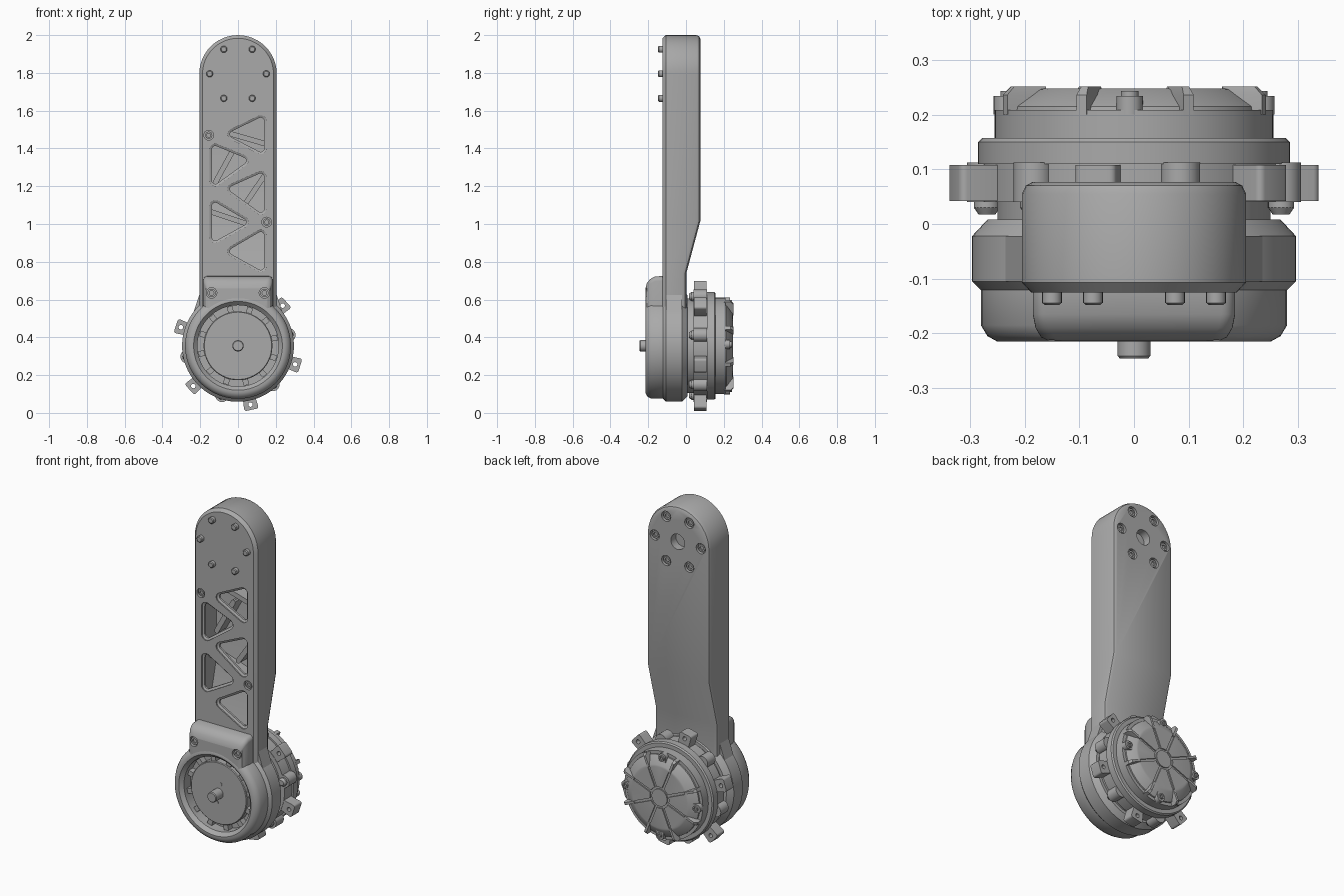
import bpy, bmesh
from math import sin, cos, pi, radians, atan2
from mathutils import Vector

if "Cube" in bpy.data.objects:
    bpy.data.objects.remove(bpy.data.objects["Cube"])

grey = bpy.data.materials.new("machined_grey")
grey.use_nodes = True
grey.diffuse_color = (0.4, 0.4, 0.4, 1)
grey.node_tree.nodes["Principled BSDF"].inputs["Base Color"].default_value = (0.4, 0.4, 0.4, 1)

HUB = 0.355     # height of the motor axis
TIP = 1.795     # height of the output axis


def circle(r, x=0, z=HUB, n=64):
    return [(x + r * cos(2 * pi * i / n), z + r * sin(2 * pi * i / n)) for i in range(n)]


def rounded(centres, r, n=12):
    """Outline around equal circles, with centres given counter-clockwise."""
    pts = []
    k = len(centres)
    for i, c in enumerate(centres):
        c = Vector(c)
        d0 = c - Vector(centres[i - 1])
        d1 = Vector(centres[(i + 1) % k]) - c
        a0 = atan2(-d0.x, d0.y)
        turn = (atan2(-d1.x, d1.y) - a0) % (2 * pi)
        for j in range(n + 1):
            a = a0 + turn * j / n
            pts.append((c.x + r * cos(a), c.y + r * sin(a)))
    return pts


def polar(r, deg, z=HUB):
    return r * cos(radians(deg)), z + r * sin(radians(deg))


def spoke(deg, r0, r1, w):
    """Radial rectangle around the motor axis."""
    u = Vector((cos(radians(deg)), sin(radians(deg))))
    v = Vector((-u.y, u.x)) * w / 2
    o = Vector((0, HUB))
    return [tuple(o + u * r0 - v), tuple(o + u * r1 - v), tuple(o + u * r1 + v), tuple(o + u * r0 + v)]


def slab(outline, y0, y1):
    return [(y0, outline), (y1, outline)]


def lathe(profile, x=0, z=HUB, n=64):
    return [(y, circle(r, x, z, n)) for y, r in profile]


def build(name, parts, shape=None):
    """Loft each part through its (y, outline) rings and close the ends."""
    bm = bmesh.new()
    for rings in parts:
        loops = [[bm.verts.new((x, y, z)) for x, z in pts] for y, pts in rings]
        for a, b in zip(loops, loops[1:]):
            for i in range(len(a)):
                bm.faces.new((a[i - 1], a[i], b[i], b[i - 1]))
        bm.faces.new(loops[0])
        bm.faces.new(loops[-1])
    if shape:
        shape(bm)
    bmesh.ops.recalc_face_normals(bm, faces=bm.faces)
    mesh = bpy.data.meshes.new(name)
    bm.to_mesh(mesh)
    bm.free()
    mesh.materials.append(grey)
    ob = bpy.data.objects.new(name, mesh)
    bpy.context.scene.collection.objects.link(ob)
    return ob


def cut(ob, *cutters):
    for c in cutters:
        m = ob.modifiers.new("cut", 'BOOLEAN')
        m.operation, m.solver, m.object = 'DIFFERENCE', 'EXACT', c
    dg = bpy.context.evaluated_depsgraph_get()
    mesh = bpy.data.meshes.new_from_object(ob.evaluated_get(dg))
    ob.modifiers.clear()
    ob.data = mesh
    for c in cutters:
        bpy.data.objects.remove(c)


# Arm: chamfered stadium whose back steps inward towards the motor
def step_back(bm):
    for z in (0.74, 1.02):
        bmesh.ops.bisect_plane(bm, geom=bm.verts[:] + bm.edges[:] + bm.faces[:],
                               plane_co=(0, 0, z), plane_no=(0, 0, 1))
    for v in bm.verts:
        if v.co.y > 0:
            v.co.y -= 0.075 * min(1, max(0, (1.02 - v.co.z) / 0.28))


axis_line = [(0, 0.5), (0, TIP)]
arm_rows = [(-0.125, 0.188), (-0.107, 0.205), (0.055, 0.205), (0.07, 0.198), (0.077, 0.185)]
arm = build("arm", [[(y, rounded(axis_line, r, 24)) for y, r in arm_rows]], step_back)

# Hollow inside the arm
cavity = build("cavity_cutter", [
    [(-0.1, [(-w, 0.72), (w, 0.72), (w, 1.6), (-w, 1.6)]),
     (-0.03, [(-w, 0.72), (w, 0.72), (w, 1.6), (-w, 1.6)]),
     (0.045, [(-w, 1.02), (w, 1.02), (w, 1.6), (-w, 1.6)])] for w in (0.172,)])

# Triangular truss windows with a bevelled lip
windows = []
for side, tip, top, low in ((1, 1.475, 1.57, 1.375), (-1, 1.335, 1.42, 1.205), (1, 1.185, 1.275, 1.055),
                            (-1, 1.01, 1.12, 0.905), (1, 0.855, 0.965, 0.75)):
    tri = [(-0.025 * side, tip), (0.12 * side, low + 0.025), (0.12 * side, top - 0.025)]
    if side < 0:
        tri.reverse()
    windows.append([(y, rounded(tri, r, 6)) for y, r in
                    ((-0.14, 0.03), (-0.118, 0.03), (-0.112, 0.018), (-0.09, 0.018))])
window_cutter = build("window_cutter", windows)

# Bores: output hole and bolt counterbores at the back, screw holes at the front
bolts = [polar(0.15, 60 * k, TIP) for k in range(6)]
face_screws = [(-0.155, 1.47), (0.152, 1.01)]
bores = [lathe([(0.03, 0.045), (0.1, 0.045)], 0, TIP, 32)]
bores += [lathe([(0.057, 0.03), (0.1, 0.03)], x, z, 24) for x, z in bolts]
bores += [lathe([(-0.14, 0.026), (-0.108, 0.026)], x, z, 24) for x, z in face_screws]
cut(arm, cavity, window_cutter, build("bore_cutter", bores))

# Braces seen through the windows
braces = []
for (x0, z0), (x1, z1) in (((-0.15, 1.51), (0.16, 1.42)), ((-0.12, 1.22), (-0.01, 1.42)),
                           ((0.02, 1.08), (0.15, 1.27)), ((-0.16, 1.07), (0.08, 0.99))):
    braces.append(slab(rounded([(x0, z0), (x1, z1)], 0.014, 4), -0.03, 0.05))
build("inner_braces", braces)

# Bolts through the tip and screws in the face
build("tip_bolt_ends", [lathe([(-0.148, 0.013), (-0.144, 0.018), (-0.11, 0.018)], x, z, 20) for x, z in bolts])


def socket_screw(x, z, y_open, y_deep, r):
    """Screw head with a hexagonal socket, opening towards y_open."""
    d = 0.008 if y_deep > y_open else -0.008
    rows = [(y_deep, r), (y_open, r), (y_open, r * 0.55), (y_open + d, r * 0.55)]
    return lathe(rows, x, z, 24)


build("tip_bolt_heads", [socket_screw(x, z, 0.07, 0.055, 0.022) for x, z in bolts])
build("face_screws", [socket_screw(x, z, -0.12, -0.105, 0.019) for x, z in face_screws])

# Round body at the foot of the arm, with gusset into the straight part
build("motor_mount", [lathe([(-0.123, 0.278), (-0.105, 0.296), (-0.022, 0.296), (0.008, 0.268)], n=96)])
build("mount_gusset", [slab([(-0.24, 0.52), (0.24, 0.52), (0.203, 0.63), (-0.203, 0.63)], -0.105, -0.022)])

# Front housing ring with recessed floor, and its shoulder
build("housing_ring", [lathe([(-0.12, 0.28), (-0.185, 0.28), (-0.205, 0.268), (-0.215, 0.25), (-0.215, 0.235),
                              (-0.195, 0.215), (-0.135, 0.215)], n=96)])
shoulder_rows = [(-0.12, 0.185, 0.725), (-0.165, 0.185, 0.722), (-0.19, 0.18, 0.708),
                 (-0.207, 0.17, 0.688), (-0.214, 0.155, 0.66)]
shoulder = build("housing_shoulder", [[(y, rounded([(-w + 0.025, 0.48), (w - 0.025, 0.48), (w - 0.025, t - 0.025),
                                                   (-w + 0.025, t - 0.025)], 0.025, 6))
                                       for y, w, t in shoulder_rows]])
housing_screws = [(-0.14, 0.635), (0.14, 0.635)]
cut(shoulder, build("shoulder_cutter", [lathe([(-0.3, 0.25), (-0.1, 0.25)])]
                    + [lathe([(-0.3, 0.028), (-0.19, 0.028)], x, z, 24) for x, z in housing_screws]))
build("housing_screws", [socket_screw(x, z, -0.205, -0.18, 0.022) for x, z in housing_screws])

# Rotor, coils and shaft inside the housing
build("rotor", [lathe([(-0.12, 0.182), (-0.176, 0.182), (-0.18, 0.178)])])
build("rotor_pins", [lathe([(-0.17, 0.011), (-0.183, 0.011)], x, z, 16)
                     for x, z in (polar(0.058, 78), polar(0.058, 258))])
build("coil_blocks", [slab(spoke(30 * k + 12, 0.178, 0.213, 0.03), -0.172, -0.13) for k in range(12)])
build("shaft", [lathe([(-0.12, 0.03), (-0.241, 0.03), (-0.246, 0.026)], n=32)])

# Rear motor: stepped body, mounting ears and screws
build("motor_body", [lathe([(0, 0.25), (0.04, 0.25), (0.04, 0.275), (0.11, 0.275), (0.11, 0.285), (0.15, 0.285),
                            (0.157, 0.278), (0.157, 0.255), (0.208, 0.255), (0.208, 0.2)], n=96)])
ear_angles = [42 + 60 * k for k in range(6)]
ears = build("mounting_ears", [slab(rounded([polar(0.22, a - 4), polar(0.335, a - 4.5), polar(0.335, a + 4.5),
                                             polar(0.22, a + 4)], 0.012, 4), 0.042, 0.108) for a in ear_angles])
cut(ears, build("ear_cutter", [lathe([(0, 0.012), (0.15, 0.012)], *polar(0.318, a), 16) for a in ear_angles]))
bosses = [polar(0.275, a - 30) for a in ear_angles]
build("screw_bosses", [lathe([(0.04, 0.036), (0.112, 0.036)], x, z, 24) for x, z in bosses])
build("boss_screws", [lathe([(0.017, 0.015), (0.03, 0.024), (0.045, 0.024)], x, z, 20) for x, z in bosses])

# Rear cap with radial grooves, fins, hub and screw lugs
cap = build("rear_cap", [lathe([(0.2, 0.238), (0.215, 0.236), (0.246, 0.19), (0.248, 0.18)], n=64)])
fins = [22 + 45 * k for k in range(8)]
cut(cap, build("groove_cutter", [slab(spoke(a, 0.058, 0.178, 0.014), 0.241, 0.3) for a in fins]),
    build("hub_cutter", [lathe([(0.241, 0.062), (0.3, 0.062)], n=48)]))
build("cap_hub", [lathe([(0.235, 0.05), (0.248, 0.05)], n=48)])
build("cap_fins", [[(0.2, spoke(a, 0.178, 0.256, 0.02)), (0.236, spoke(a, 0.178, 0.256, 0.02)),
                    (0.251, spoke(a, 0.178, 0.241, 0.014))] for a in fins])
lugs = [2 + 90 * k for k in range(4)]
build("cap_lugs", [slab(rounded([polar(0.21, a), polar(0.233, a)], 0.024, 10), 0.2, 0.234) for a in lugs])
build("cap_screws", [socket_screw(*polar(0.228, a), 0.243, 0.23, 0.016) for a in lugs])

# Smooth shading with crisp edges
bpy.ops.object.select_all(action='DESELECT')
for ob in bpy.context.scene.objects:
    if ob.type == 'MESH':
        ob.select_set(True)
        bpy.context.view_layer.objects.active = ob
bpy.ops.object.shade_smooth_by_angle(angle=radians(32))
